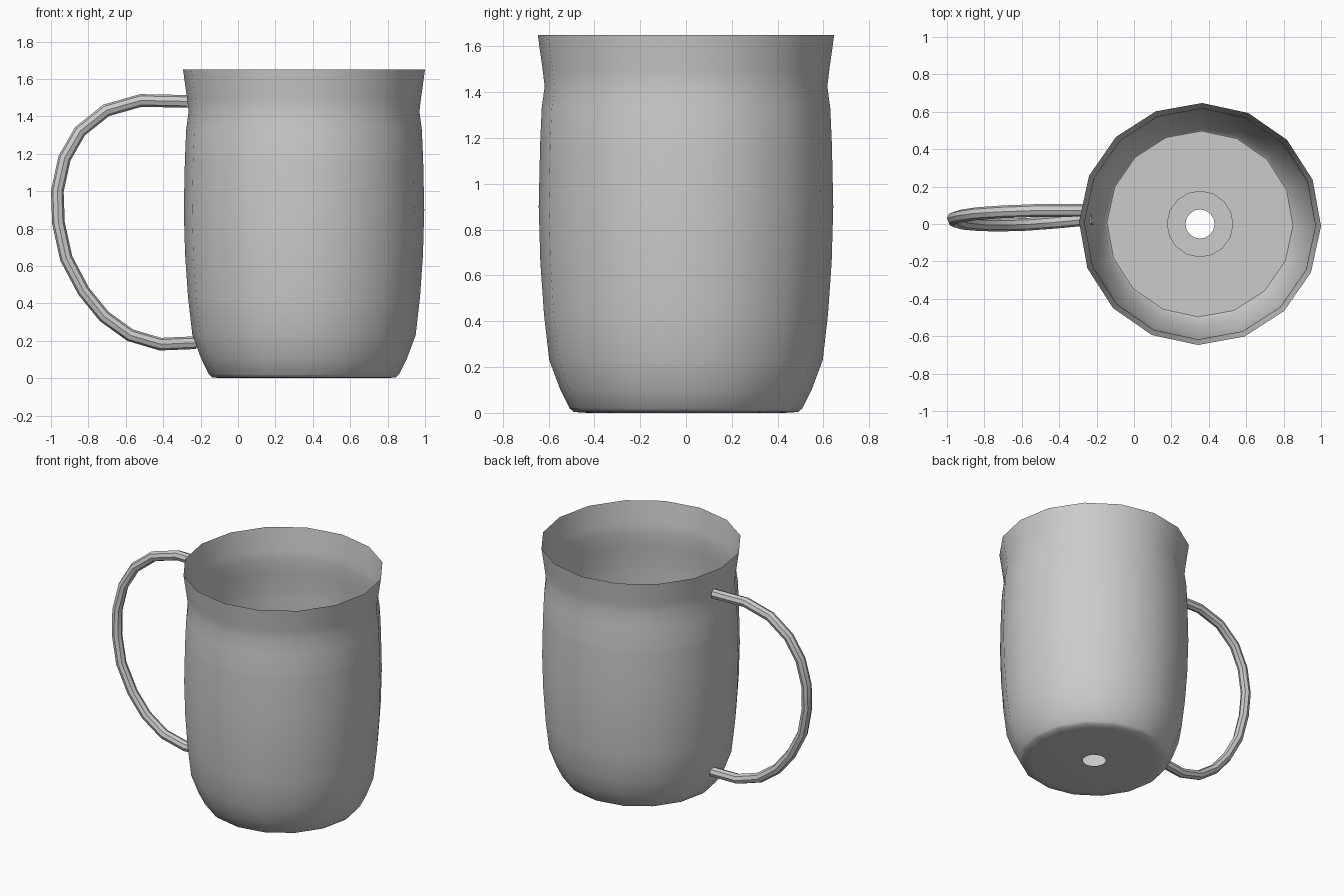
import bpy, bmesh, math
from mathutils import Vector

cube = bpy.data.objects.get("Cube")
if cube:
    bpy.data.objects.remove(cube)

AXIS_X = 0.353
SIDES = 16

gray = bpy.data.materials.new("light_gray")
gray.use_nodes = True
gray.diffuse_color = (0.6, 0.6, 0.6, 1)
gray.node_tree.nodes["Principled BSDF"].inputs["Base Color"].default_value = (0.6, 0.6, 0.6, 1)


def finish(name, bm):
    mesh = bpy.data.meshes.new(name)
    bm.to_mesh(mesh)
    bm.free()
    mesh.materials.append(gray)
    obj = bpy.data.objects.new(name, mesh)
    bpy.context.collection.objects.link(obj)
    bpy.ops.object.select_all(action='DESELECT')
    obj.select_set(True)
    bpy.context.view_layer.objects.active = obj
    bpy.ops.object.shade_smooth_by_angle(angle=math.radians(40))
    return obj


def bridge(bm, rings):
    for low, high in zip(rings, rings[1:]):
        n = len(low)
        for i in range(n):
            j = (i + 1) % n
            bm.faces.new((low[i], low[j], high[j], high[i]))


def lathe(name, profile):
    """Spin (radius, height) points around the cup axis."""
    bm = bmesh.new()
    rings = []
    for r, z in profile:
        ring = []
        for i in range(SIDES):
            a = math.tau * i / SIDES - math.radians(1)
            ring.append(bm.verts.new((AXIS_X + r * math.cos(a), r * math.sin(a), z)))
        rings.append(ring)
    bridge(bm, rings)
    return finish(name, bm)


def tube(name, path, radius, sides=8):
    """Sweep a round section along a path, with capped ends."""
    bm = bmesh.new()
    pts = [Vector(p) for p in path]
    rings = []
    for k, p in enumerate(pts):
        t = (pts[min(k + 1, len(pts) - 1)] - pts[max(k - 1, 0)]).normalized()
        u = t.cross(Vector((0, 1, 0))).normalized()
        v = t.cross(u)
        angles = [math.tau * i / sides for i in range(sides)]
        rings.append([bm.verts.new(p + radius * (u * math.cos(a) + v * math.sin(a)))
                      for a in angles])
    bridge(bm, rings)
    bm.faces.new(rings[0][::-1])
    bm.faces.new(rings[-1])
    bmesh.ops.recalc_face_normals(bm, faces=bm.faces)
    return finish(name, bm)


# Cup: base with a centre hole, bellied body, flared collar
lathe("cup_body", [
    (0.078, 0.0), (0.43, 0.0), (0.49, 0.004), (0.508, 0.02), (0.55, 0.105),
    (0.597, 0.23), (0.62, 0.43), (0.636, 0.66), (0.643, 0.9), (0.637, 1.17)])
lathe("cup_collar", [(0.637, 1.17), (0.63, 1.33), (0.617, 1.425), (0.626, 1.5), (0.647, 1.65)])

# Inner floor ring around the hole
lathe("inner_floor", [(0.175, 0.012), (0.497, 0.012)])

# Slightly twisted loop handle
tube("handle", [
    (-0.27, 0.073, 1.48), (-0.52, 0.072, 1.485), (-0.705, 0.065, 1.432),
    (-0.845, 0.055, 1.32), (-0.928, 0.042, 1.175), (-0.966, 0.03, 1.0),
    (-0.96, 0.016, 0.83), (-0.918, 0.004, 0.64), (-0.825, -0.004, 0.465),
    (-0.715, -0.006, 0.33), (-0.577, -0.002, 0.23), (-0.415, 0.01, 0.182),
    (-0.225, 0.028, 0.19)], 0.034)
